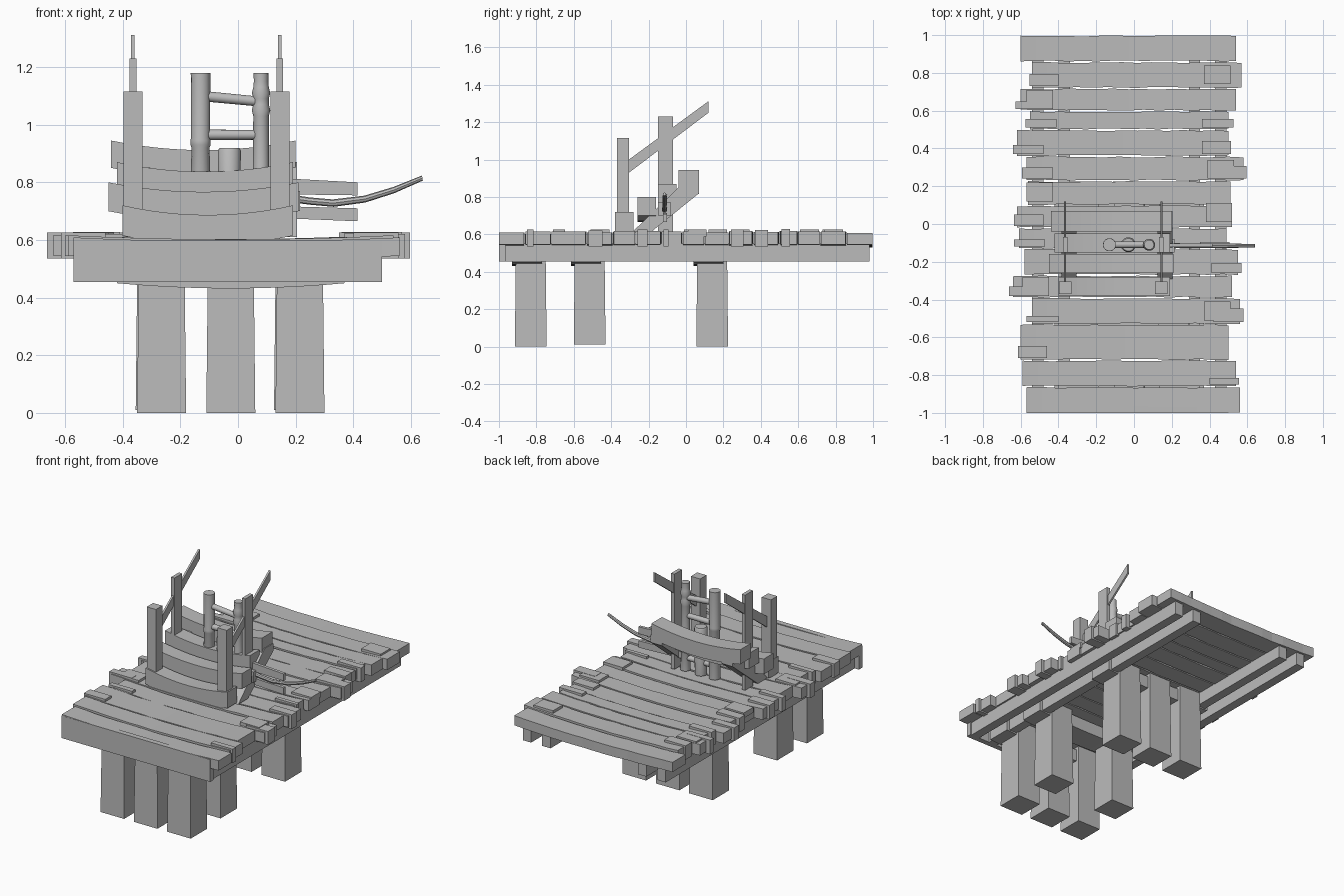
import bpy, bmesh, math, random
from mathutils import Vector

random.seed(4)
cube = bpy.data.objects.get("Cube")
if cube:
    bpy.data.objects.remove(cube)

grey = bpy.data.materials.new("weathered_grey")
grey.use_nodes = True
COLOUR = (0.5, 0.5, 0.5, 1)
grey.diffuse_color = COLOUR
grey.node_tree.nodes["Principled BSDF"].inputs["Base Color"].default_value = COLOUR


def finish(name, bm):
    bmesh.ops.recalc_face_normals(bm, faces=bm.faces)
    mesh = bpy.data.meshes.new(name)
    bm.to_mesh(mesh)
    bm.free()
    mesh.materials.append(grey)
    obj = bpy.data.objects.new(name, mesh)
    bpy.context.collection.objects.link(obj)
    return obj


def loft(name, rings):
    """Skin closed rings of equal size and cap both ends."""
    bm = bmesh.new()
    rows = [[bm.verts.new(p) for p in ring] for ring in rings]
    n = len(rows[0])
    for a, b in zip(rows, rows[1:]):
        for i in range(n):
            j = (i + 1) % n
            bm.faces.new((a[i], a[j], b[j], b[i]))
    bm.faces.new(rows[0])
    bm.faces.new(rows[-1])
    return finish(name, bm)


def rect(x0, x1, y0, y1, z):
    return [(x0, y0, z), (x1, y0, z), (x1, y1, z), (x0, y1, z)]


def box(name, x0, x1, y0, y1, z0, z1):
    return loft(name, [rect(x0, x1, y0, y1, z) for z in (z0, z1)])


def section(x, y0, y1, z0, z1):
    return [(x, y0, z0), (x, y1, z0), (x, y1, z1), (x, y0, z1)]


def sagging_board(name, x0, x1, y0, y1, z0, z1, sag, jitter=0.0, steps=12):
    """A board along x whose middle hangs lower than its ends."""
    rings = []
    for i in range(steps + 1):
        t = i / steps
        d = sag * (1 - (2 * t - 1) ** 2)
        a, b = (random.uniform(0, jitter) for _ in range(2))
        rings.append(section(x0 + (x1 - x0) * t, y0 + a, y1 - b, z0 - d, z1 - d))
    return loft(name, rings)


def side_profile(name, x0, x1, profile):
    """Extrude a (y, z) outline along x."""
    return loft(name, [[(x, y, z) for y, z in profile] for x in (x0, x1)])


def tube(name, points, radii, sides=14):
    """A round bar through points with a radius at each one."""
    pts = [Vector(p) for p in points]
    axis = (pts[-1] - pts[0]).normalized()
    u = axis.cross(Vector((0, 1, 0))).normalized()
    v = axis.cross(u)
    angles = [math.tau * k / sides for k in range(sides)]
    obj = loft(name, [[p + r * (math.cos(a) * u + math.sin(a) * v) for a in angles]
                      for p, r in zip(pts, radii)])
    bpy.context.view_layer.objects.active = obj
    obj.select_set(True)
    bpy.ops.object.shade_smooth_by_angle(angle=math.radians(40))
    obj.select_set(False)


# Deck planks: back edge, left end, right end
planks = [(-.86, -.57, .56), (-.72, -.59, .54), (-.53, -.60, .50), (-.39, -.54, .56),
          (-.27, -.64, .52), (-.13, -.58, .55), (-.02, -.61, .49), (.10, -.62, .52),
          (.23, -.56, .51), (.36, -.57, .58), (.50, -.62, .50), (.60, -.55, .50),
          (.72, -.60, .54), (.86, -.54, .57), (1.0, -.60, .54)]
front = -1.0
for back, left, right in planks:
    top = .612 + random.uniform(-.006, .006)
    sagging_board("deck_plank", left, right, front, back - .002, .545, top, .014, .006, 14)
    # Broken splinters that stick out past the plank ends
    for end, way in ((left, -1), (right, 1)):
        if random.random() < .6 and abs(front) < .9 and abs(back) < .9:
            mid = front + (back - front) * random.uniform(.3, .6)
            tip = end + way * random.uniform(.012, .03)
            box("plank_splinter", min(end - way * .14, tip), max(end - way * .14, tip),
                front + .01, mid, .535, top + .01)
    front = back

# Thin cover boards over the plank ends
for y, x in ((-.46, .44), (.06, .45), (.29, .46), (.79, .44), (-.33, -.52), (.17, -.5), (.66, -.5)):
    box("end_patch", x - .07, x + .07, y - .05, y + .05, .59, .625)

# Front face board and long bearers below the deck
box("front_board", -.57, .50, -1.0, -.965, .455, .60)
for x in (-.51, -.37, .32, .46):
    box("long_bearer", x - .03, x + .03, -.98, .98, .455, .55)

# Support posts with sagging cross beams
rows = [(-.83, (-.265, -.025, .215), 0), (-.515, (-.27, .21), .01), (.14, (-.265, -.025, .215), 0)]
for y, xs, foot in rows:
    sagging_board("cross_beam", -.42, .37, y - .1, y + .06, .45, .53, .018)
    for x in xs:
        w = .085
        loft("support_post", [rect(x - w, x + w, y - w, y + w, foot),
                              rect(x - w + .006, x + w - .006, y - w + .006, y + w - .006, .55)])

# Stair treads
treads = [(-.40, .19, -.38, -.28, .615, .72), (-.45, .21, -.26, -.16, .70, .80),
          (-.42, .19, -.15, -.05, .77, .87), (-.44, .20, -.04, .07, .85, .945)]
for x0, x1, y0, y1, z0, z1 in treads:
    sagging_board("stair_tread", x0, x1, y0, y1, z0, z1, .033)

# Stair strings, hand rails and rail posts on both sides
for x in (-.365, .145):
    side_profile("stair_string", x - .02, x + .06,
                 [(-.29, .61), (-.19, .61), (.07, .82), (.07, .87), (-.02, .87)])
    box("front_rail_post", x - .033, x + .033, -.37, -.305, .61, 1.115)
    box("rear_rail_post", x - .012, x + .012, -.15, -.07, .61, 1.23)
    side_profile("hand_rail", x - .006, x + .006,
                 [(-.305, .93), (.12, 1.25), (.12, 1.312), (-.305, 1.0)])

# Ladder with ringed uprights
Y = -.11
zs = (.61, .72, .74, .92, .93, .945, .955, 1.18)
tube("ladder_upright_right", [(-.13, Y, z) for z in zs],
     [.034, .034, .037, .031, .035, .035, .033, .034])
zs = (.61, .74, .76, .78, 1.03, 1.05, 1.07, 1.09, 1.11, 1.13, 1.15, 1.18)
tube("ladder_upright_left", [(.08, Y, z) for z in zs],
     [.03, .028, .035, .028, .027, .032, .027, .027, .032, .027, .025, .026])
for za, zb in ((1.10, 1.08), (.965, .965), (.69, .69)):
    tube("ladder_rung", [(-.13, Y, za), (.08, Y, zb)], [.018, .017])
tube("middle_stump", [(-.03, Y, .61), (-.03, Y, .91), (-.03, Y, .92)], [.036, .04, .034])

# Broken side boards and the bent rod
for a, b, c, d in ((.76, .82, .80, .755), (.68, .72, .71, .665)):
    loft("side_board", [section(.05, Y - .012, Y + .008, a, b),
                        section(.415, Y - .012, Y + .008, d, c)])
box("rod_bracket", .185, .215, -.15, -.08, .70, .77)
path = [(.18, .745), (.25, .735), (.33, .728), (.44, .742), (.54, .773), (.64, .815)]
tube("bent_rod", [(x, Y - .005, z) for x, z in path], [.014, .013, .013, .012, .011, .009], 8)
